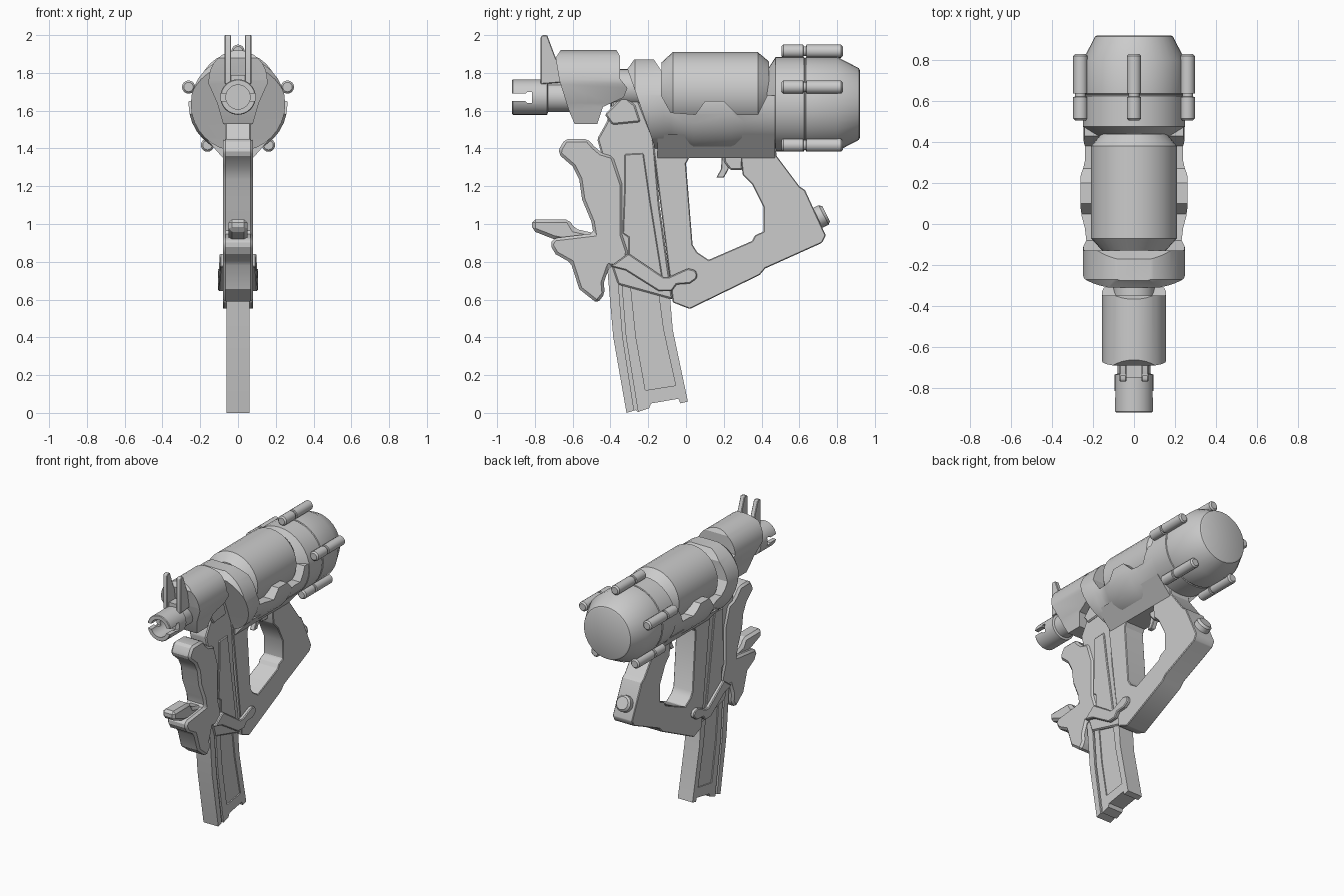
import bpy, bmesh, math
from mathutils import Vector


def make(name, bm):
    bmesh.ops.recalc_face_normals(bm, faces=bm.faces[:])
    me = bpy.data.meshes.new(name)
    bm.to_mesh(me)
    bm.free()
    ob = bpy.data.objects.new(name, me)
    bpy.context.collection.objects.link(ob)
    return ob


def prism(name, pts, half, x=0.0, axis='X'):
    """Extrude a profile: (y, z) points along x, or (x, z) points along y."""
    lo, hi = (x - half, x + half)
    bm = bmesh.new()
    if axis == 'X':
        rows = [[bm.verts.new((s, a, b)) for a, b in pts] for s in (lo, hi)]
    else:
        rows = [[bm.verts.new((a, s, b)) for a, b in pts] for s in (lo, hi)]
    n = len(pts)
    bm.faces.new(rows[0])
    bm.faces.new(rows[1][::-1])
    for i in range(n):
        j = (i + 1) % n
        bm.faces.new((rows[0][i], rows[0][j], rows[1][j], rows[1][i]))
    return make(name, bm)


def lathe(name, prof, loc=(0, 0, 0), seg=32):
    """Revolve (y, radius) points around a y-directed axis, capped at both ends."""
    bm = bmesh.new()
    rings = [[bm.verts.new((r * math.sin(2 * math.pi * k / seg), y, r * math.cos(2 * math.pi * k / seg)))
              for k in range(seg)] for y, r in prof]
    for a, b in zip(rings, rings[1:]):
        for k in range(seg):
            m = (k + 1) % seg
            bm.faces.new((a[k], a[m], b[m], b[k]))
    bm.faces.new(rings[0])
    bm.faces.new(rings[-1])
    ob = make(name, bm)
    ob.location = loc
    return ob


def apply(ob, mod):
    bpy.context.view_layer.objects.active = ob
    bpy.ops.object.modifier_apply(modifier=mod.name)


def boolean(ob, cutter, op='DIFFERENCE'):
    bpy.context.view_layer.update()
    m = ob.modifiers.new("cut", 'BOOLEAN')
    m.object, m.operation, m.solver = cutter, op, 'EXACT'
    apply(ob, m)
    bpy.data.objects.remove(cutter)


def bevel(ob, width=0.008):
    m = ob.modifiers.new("bevel", 'BEVEL')
    m.width, m.segments, m.limit_method, m.angle_limit = width, 1, 'ANGLE', math.radians(35)
    apply(ob, m)
    return ob


def box(y0, y1, z0, z1):
    return [(y0, z0), (y1, z0), (y1, z1), (y0, z1)]


AX = 1.635  # height of the main body axis

# Main body: revolved shell trimmed by its side profile
body = lathe("main_body", [(-.32, .215), (-.27, .25), (-.12, .25), (-.08, .237), (-.02, .245), (.04, .262),
                           (.24, .262), (.31, .246), (.50, .246)], (0, 0, AX))
boolean(body, prism("trim", [(-.31, 1.82), (-.275, 1.87), (-.17, 1.87), (-.13, 1.81), (-.13, 1.68), (-.08, 1.59),
                             (.05, 1.58), (.10, 1.65), (.20, 1.65), (.27, 1.58), (.38, 1.58), (.43, 1.68),
                             (.55, 1.68), (.55, 1.385), (-.16, 1.385), (-.18, 1.45)], .4), 'INTERSECT')

# Underside fairing between body and grip
prism("body_fairing", [(-.08, 1.35), (.08, 1.35), (.19, 1.475), (-.19, 1.475)], .31, .16, 'Y')

# Tank on top, rear drum and its clamping rods
lathe("top_tank", [(-.13, .155), (-.07, .21), (.38, .21), (.44, .16)], (0, 0, 1.70))
lathe("rear_drum", [(.43, .18), (.475, .25), (.624, .25), (.627, .244), (.633, .244), (.636, .25),
                    (.80, .25), (.915, .19), (.92, .18)], (0, 0, AX))
for i in range(5):
    a = 2 * math.pi * i / 5
    lathe("drum_rod_%d" % i, [(.505, .025), (.515, .035), (.62, .035), (.622, .026), (.636, .026), (.638, .035),
                              (.82, .035), (.83, .025)],
          (.275 * math.sin(a), 0, 1.64 + .275 * math.cos(a)), 16)

# Barrel housing: arched section trimmed by its side profile
arch = [(.155 * math.cos(math.pi * k / 16), 1.765 + .155 * math.sin(math.pi * k / 16)) for k in range(17)]
housing = prism("barrel_housing", arch + [(-.155, 1.74), (-.11, 1.64), (-.07, 1.5), (.07, 1.5), (.11, 1.64),
                                          (.155, 1.74)], .25, -.5, 'Y')
boolean(housing, prism("trim", [(-.69, 1.88), (-.66, 1.925), (-.37, 1.925), (-.35, 1.89), (-.35, 1.77), (-.31, 1.72),
                                (-.33, 1.67), (-.44, 1.62), (-.47, 1.53), (-.59, 1.53), (-.62, 1.60),
                                (-.67, 1.76)], .4), 'INTERSECT')
lathe("housing_neck", [(-.40, .10), (-.22, .10)], (0, 0, 1.72))

# Barrel with bore and slotted muzzle
barrel = lathe("barrel", [(-.92, .09), (-.915, .094), (-.735, .094), (-.73, .08), (-.58, .08)], (0, 0, 1.672))
boolean(barrel, lathe("bore", [(-.95, .064), (-.76, .064)], (0, 0, 1.672)))
boolean(barrel, prism("slot", [(-.95, 1.65), (-.85, 1.65), (-.84, 1.64), (-.815, 1.64), (-.815, 1.70), (-.84, 1.70),
                               (-.85, 1.69), (-.95, 1.69)], .2))

# Twin front sight prongs
for s in (-1, 1):
    bevel(prism("sight_prong", [(-.77, 1.99), (-.76, 2.0), (-.735, 2.0), (-.69, 1.88), (-.65, 1.82), (-.65, 1.75),
                                (-.77, 1.74)], .017, s * .054), .004)
prism("sight_base", box(-.75, -.65, 1.735, 1.79), .05)

# Grip frame with hand opening
frame = prism("grip_frame", [(-.18, 1.45), (.47, 1.45), (.48, 1.36), (.60, 1.20), (.63, 1.18), (.74, .94), (.72, .90),
                             (.42, .765), (.39, .73), (.02, .55), (-.07, .585)], .08)
boolean(frame, prism("opening", [(.02, 1.355), (0, 1.32), (.035, .89), (.06, .85), (.12, .81), (.35, .91),
                                 (.365, .94), (.41, .96), (.41, 1.09), (.35, 1.21), (.30, 1.26), (.29, 1.355)], .3))
bevel(frame, .018)
knob = lathe("grip_knob", [(0, .048), (.05, .048), (.055, .058), (.105, .058), (.12, .045)], (0, .635, 1.0), 16)
knob.rotation_euler = (math.radians(27), 0, 0)
bevel(prism("trigger_mount", box(.20, .30, 1.28, 1.37)[2:] + [(.20, 1.33), (.235, 1.285), (.30, 1.285)], .035))
bevel(prism("trigger", [(.19, 1.37), (.24, 1.37), (.225, 1.29), (.20, 1.245), (.16, 1.245), (.185, 1.29)], .018), .004)

# Magazine well column with raised side panel
bevel(prism("magazine_well", [(-.47, 1.45), (-.42, 1.54), (-.36, 1.75), (-.29, 1.75), (-.17, 1.45), (-.14, 1.1),
                              (-.07, .60), (-.36, .68), (-.40, .80), (-.45, 1.38)], .068))
bevel(prism("well_collar", [(-.43, 1.58), (-.39, 1.525), (-.24, 1.54), (-.27, 1.63), (-.33, 1.68)], .078))
bevel(prism("well_panel", [(-.325, 1.37), (-.225, 1.375), (-.19, 1.13), (-.115, .66), (-.20, .70), (-.305, .84),
                           (-.305, .93), (-.335, .95), (-.325, 1.2)], .077), .005)

# Curved magazine with guide groove and sunken side panel
mag = prism("magazine", [(-.42, .80), (-.385, .40), (-.315, 0), (-.265, .015), (-.255, .005), (-.195, .025),
                         (-.185, .05), (-.04, .075), (-.03, .05), (.01, .06), (-.07, .44), (-.10, .80)], .06)
for s in (-1, 1):
    boolean(mag, prism("groove", [(-.375, .9), (-.335, .40), (-.265, -.05), (-.245, -.05), (-.318, .40),
                                  (-.358, .9)], .02, s * .068))
    boolean(mag, prism("panel", [(-.30, .74), (-.265, .40), (-.215, .12), (-.055, .145), (-.12, .44),
                                 (-.155, .70)], .02, s * .072))

# Front shell: foregrip, spike and side arms
bevel(prism("foregrip_shell", [(-.67, 1.40), (-.64, 1.45), (-.52, 1.45), (-.485, 1.41), (-.45, 1.38), (-.385, 1.36),
                               (-.335, 1.21), (-.335, .945), (-.305, .855), (-.32, .76), (-.405, .775), (-.435, .69),
                               (-.43, .63), (-.47, .58), (-.565, .655), (-.61, .795), (-.69, .84), (-.72, .89),
                               (-.70, .925), (-.49, .95), (-.50, 1.01), (-.55, 1.13), (-.565, 1.235), (-.60, 1.305),
                               (-.675, 1.37)], .08), .015)
bevel(prism("foregrip_spike", [(-.815, 1.025), (-.62, 1.025), (-.59, .975), (-.48, .95), (-.49, .88), (-.70, .92),
                               (-.815, .965)], .05), .018)
arm_profile = [(-.40, .775), (-.305, .845), (-.12, .72), (-.09, .72), (.01, .765), (.05, .755), (.06, .73), (.055, .71),
               (.02, .685), (-.05, .68), (-.075, .645), (-.145, .645), (-.32, .755)]
for s in (-1, 1):
    arm = prism("side_arm", arm_profile, .015, s * .08)
    for v in arm.data.vertices:  # rear end flares outward
        v.co.x += s * .012 * max(0, min(1, (v.co.y + .35) / .3))
    bevel(arm, .006)

# Smooth shading with sharp edges kept
for ob in bpy.context.scene.objects:
    ob.select_set(ob.type == 'MESH')
bpy.context.view_layer.objects.active = body
bpy.ops.object.shade_smooth_by_angle(angle=math.radians(28))
